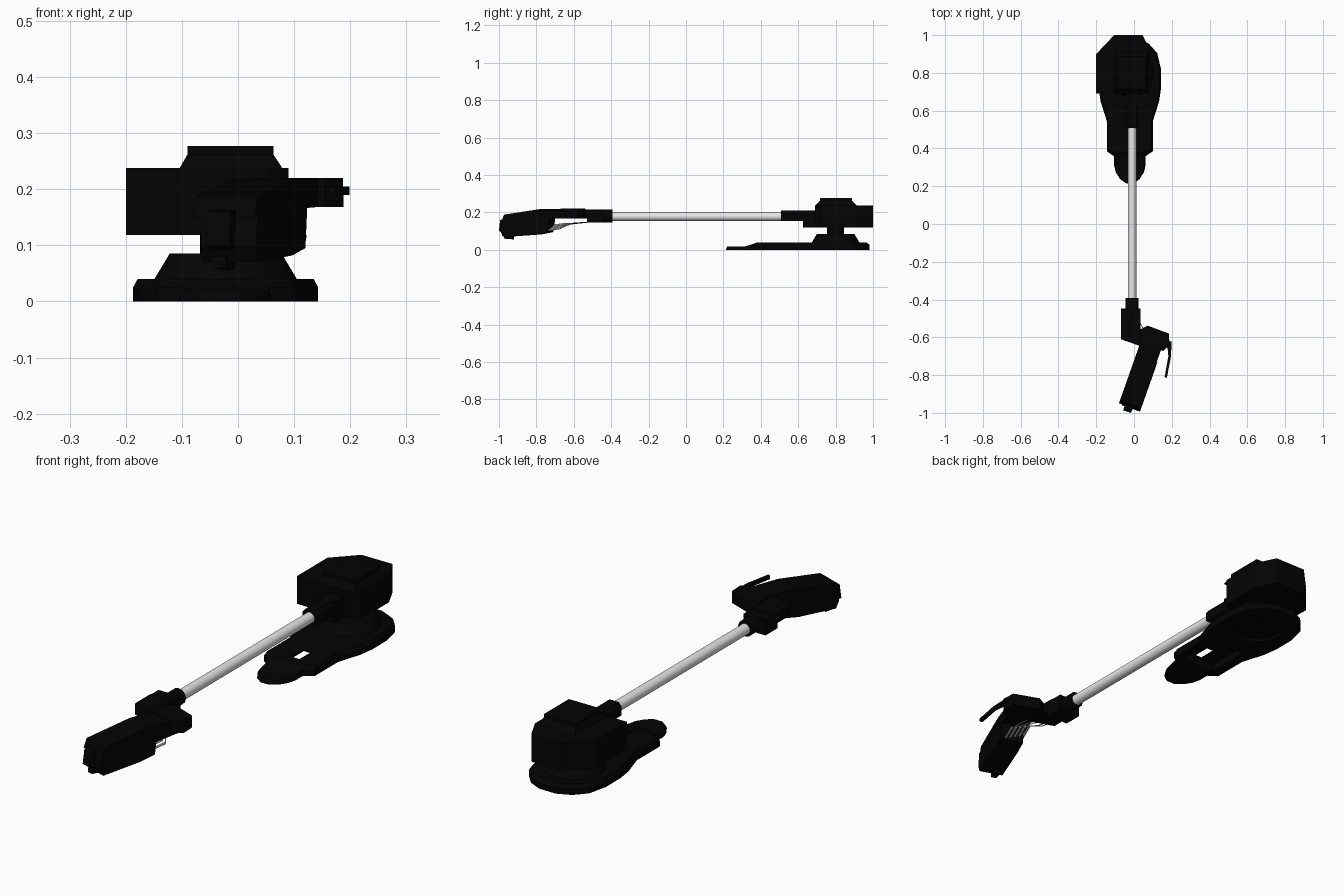
import bpy
import bmesh
from mathutils import Vector

cube = bpy.data.objects.get("Cube")
if cube:
    bpy.data.objects.remove(cube, do_unlink=True)


def material(name, value, rough):
    m = bpy.data.materials.new(name)
    m.use_nodes = True
    colour = (value, value, value, 1)
    m.diffuse_color = colour
    shader = m.node_tree.nodes["Principled BSDF"]
    shader.inputs["Base Color"].default_value = colour
    shader.inputs["Roughness"].default_value = rough
    return m


BLACK = material("matt black", 0.001, 0.6)
STEEL = material("light steel", 0.8, 0.5)


def loft(name, rings, mat=BLACK):
    """Join equal rings of points into a closed solid."""
    bm = bmesh.new()
    loops = [[bm.verts.new(p) for p in ring] for ring in rings]
    for a, b in zip(loops, loops[1:]):
        for i in range(len(a)):
            j = (i + 1) % len(a)
            bm.faces.new((a[i], a[j], b[j], b[i]))
    bm.faces.new(loops[0])
    bm.faces.new(loops[-1])
    bmesh.ops.recalc_face_normals(bm, faces=bm.faces)
    mesh = bpy.data.meshes.new(name)
    bm.to_mesh(mesh)
    bm.free()
    mesh.materials.append(mat)
    ob = bpy.data.objects.new(name, mesh)
    bpy.context.collection.objects.link(ob)
    return ob


def stack(name, outline, levels):
    """Rise an xy outline through (z, scale) levels about its middle."""
    xs, ys = [p[0] for p in outline], [p[1] for p in outline]
    cx, cy = (min(xs) + max(xs)) / 2, (min(ys) + max(ys)) / 2
    return loft(name, [[(cx + (x - cx) * s, cy + (y - cy) * s, z)
                        for x, y in outline] for z, s in levels])


def box(name, x, y, z):
    outline = [(x[0], y[0]), (x[1], y[0]), (x[1], y[1]), (x[0], y[1])]
    return stack(name, outline, [(z[0], 1), (z[1], 1)])


def rod(name, a, b, r, mat=BLACK, sides=24, r2=None):
    a, b = Vector(a), Vector(b)
    bpy.ops.mesh.primitive_cone_add(vertices=sides, radius1=r, radius2=r if r2 is None else r2,
                                    depth=(b - a).length, location=(a + b) / 2)
    ob = bpy.context.object
    ob.name = name
    ob.rotation_euler = (b - a).to_track_quat("Z", "Y").to_euler()
    ob.data.materials.append(mat)
    if sides > 8:
        bpy.ops.object.shade_smooth_by_angle()
    return ob


def cut(part, cutter):
    cutter.hide_render = True
    mod = part.modifiers.new("cut", "BOOLEAN")
    mod.operation = "DIFFERENCE"
    mod.object = cutter
    bpy.context.view_layer.objects.active = part
    bpy.ops.object.modifier_apply(modifier=mod.name)
    bpy.data.objects.remove(cutter, do_unlink=True)


def mirrored(half, cx):
    """Outline from half-widths (w, y), front to back."""
    return [(cx + w, y) for w, y in half] + [(cx - w, y) for w, y in reversed(half)]


# Foot: raised plate, low tongue, round pedestal
CX = -0.022
foot = stack("foot_plate", mirrored(
    [(0.085, 0.36), (0.122, 0.385), (0.122, 0.545), (0.155, 0.65), (0.165, 0.72),
     (0.165, 0.82), (0.145, 0.905), (0.1, 0.955), (0.04, 0.982)], CX),
    [(0, 1), (0.025, 1), (0.04, 0.95)])
stack("foot_tongue", mirrored(
    [(0.02, 0.215), (0.052, 0.238), (0.075, 0.275), (0.083, 0.31), (0.083, 0.4)], CX),
    [(0, 1), (0.008, 1), (0.018, 0.93)])
loft("foot_ramp", [[(CX + sx * 0.078, y, z) for y, z in
                    [(0.29, 0.012), (0.34, 0.025), (0.375, 0.037), (0.375, 0.012)]]
                   for sx in (-1, 1)])

# Hollow underside with a slot through the thin top
cut(foot, box("recess_cutter", (-0.1, 0.06), (0.405, 0.6), (-0.1, 0.032)))
cut(foot, box("slot_cutter", (-0.03, 0.009), (0.41, 0.495), (-0.1, 0.1)))
cut(foot, rod("ring_cutter", (CX, 0.8, -0.1), (CX, 0.8, 0.012), 0.1))

rod("pedestal_cone", (CX, 0.8, 0.038), (CX, 0.8, 0.085), 0.128, r2=0.1)
rod("pedestal_post", (CX, 0.8, 0.08), (CX, 0.8, 0.125), 0.046)

# Motor housing with stepped lid and a narrow nose
stack("housing", [(-0.2, 0.69), (0.055, 0.69), (0.09, 0.72),
                  (0.09, 0.91), (0.045, 1.0), (-0.105, 1.0), (-0.2, 0.9)],
      [(0.118, 1), (0.238, 1)])
box("housing_nose", (-0.045, 0.025), (0.625, 0.7), (0.119, 0.21))
loft("housing_lid", [[(x0, y0, z), (x1, y0, z), (x1, y1, z), (x0, y1, z)]
                     for x0, x1, y0, y1, z in [(-0.105, 0.08, 0.69, 0.914, 0.236),
                                               (-0.09, 0.063, 0.716, 0.888, 0.262),
                                               (-0.09, 0.063, 0.716, 0.888, 0.277)]])

# Arm with its two sockets
RX, RZ = -0.01, 0.178
rod("arm_tube", (RX, -0.42, RZ), (RX, 0.53, RZ), 0.023, STEEL, 32)
loft("rear_socket", [[(RX + x, y, z) for x, z in
                      [(-0.035, 0.155), (0.035, 0.155), (0.035, 0.195), (0.022, 0.21),
                       (-0.022, 0.21), (-0.035, 0.195)]] for y in (0.508, 0.64)])
rod("front_collar", (RX, -0.53, 0.18), (RX, -0.393, 0.18), 0.035, sides=12)

# Wrist block and angled cover
box("wrist_block", (-0.07, 0.035), (-0.53, -0.447), (0.145, 0.212))
stack("wrist_cover", [(-0.07, -0.5), (-0.07, -0.61), (0.03, -0.645), (0.1, -0.62),
                      (0.035, -0.56), (0.035, -0.5)], [(0.168, 1), (0.215, 1)])
stack("knuckle_cover", [(0.035, -0.557), (0.072, -0.538), (0.185, -0.58), (0.188, -0.64),
                        (0.155, -0.672), (0.035, -0.645)], [(0.168, 1), (0.22, 0.99)])

# Handle, laid out along its own slanted axis
ORIGIN = Vector((0.105, -0.6, 0))
ALONG = Vector((-0.333, -0.943, 0))
SIDE = Vector((0.943, -0.333, 0))


def slanted(name, profile, w0, w1):
    """Push a (distance, z) profile sideways from w0 to w1."""
    return loft(name, [[ORIGIN + ALONG * s + SIDE * w + Vector((0, 0, z))
                        for s, z in profile] for w in (w0, w1)])


slanted("handle_cover", [(0, 0.17), (0, 0.219), (0.17, 0.218), (0.375, 0.188),
                         (0.39, 0.15), (0.16, 0.165)], -0.058, 0.058)
slanted("handle_grip", [(0.12, 0.17), (0.13, 0.095), (0.2, 0.082), (0.38, 0.07),
                        (0.395, 0.1), (0.385, 0.16)], -0.042, 0.062)
slanted("handle_tip", [(0.37, 0.09), (0.37, 0.165), (0.41, 0.16), (0.418, 0.1)], -0.025, 0.02)
slanted("handle_foot", [(0.345, 0.056), (0.345, 0.08), (0.395, 0.08), (0.395, 0.06)], -0.02, 0.005)

# Trigger lever, bent back beside the handle
stack("trigger", [(0.165, -0.63), (0.199, -0.62), (0.196, -0.7), (0.174, -0.815),
                  (0.162, -0.81), (0.182, -0.7), (0.178, -0.66)], [(0.19, 1), (0.205, 1)])

# Cables from the wrist to small steel plungers under the handle
for i in range(5):
    start = Vector((-0.045 + 0.016 * i, -0.5, 0.15))
    mid = Vector((0.0 + 0.02 * i, -0.61, 0.142 - 0.004 * (i % 2)))
    near = ORIGIN + ALONG * 0.06 + SIDE * (-0.045 + 0.02 * i) + Vector((0, 0, 0.14 - 0.006 * i))
    far = near + ALONG * 0.085 + Vector((0, 0, -0.012))
    rod(f"cable_rear_{i + 1}", start, mid, 0.002, sides=6)
    rod(f"cable_front_{i + 1}", mid, near, 0.002, STEEL, sides=6)
    rod(f"plunger_{i + 1}", near, far, 0.005, STEEL, sides=8)
